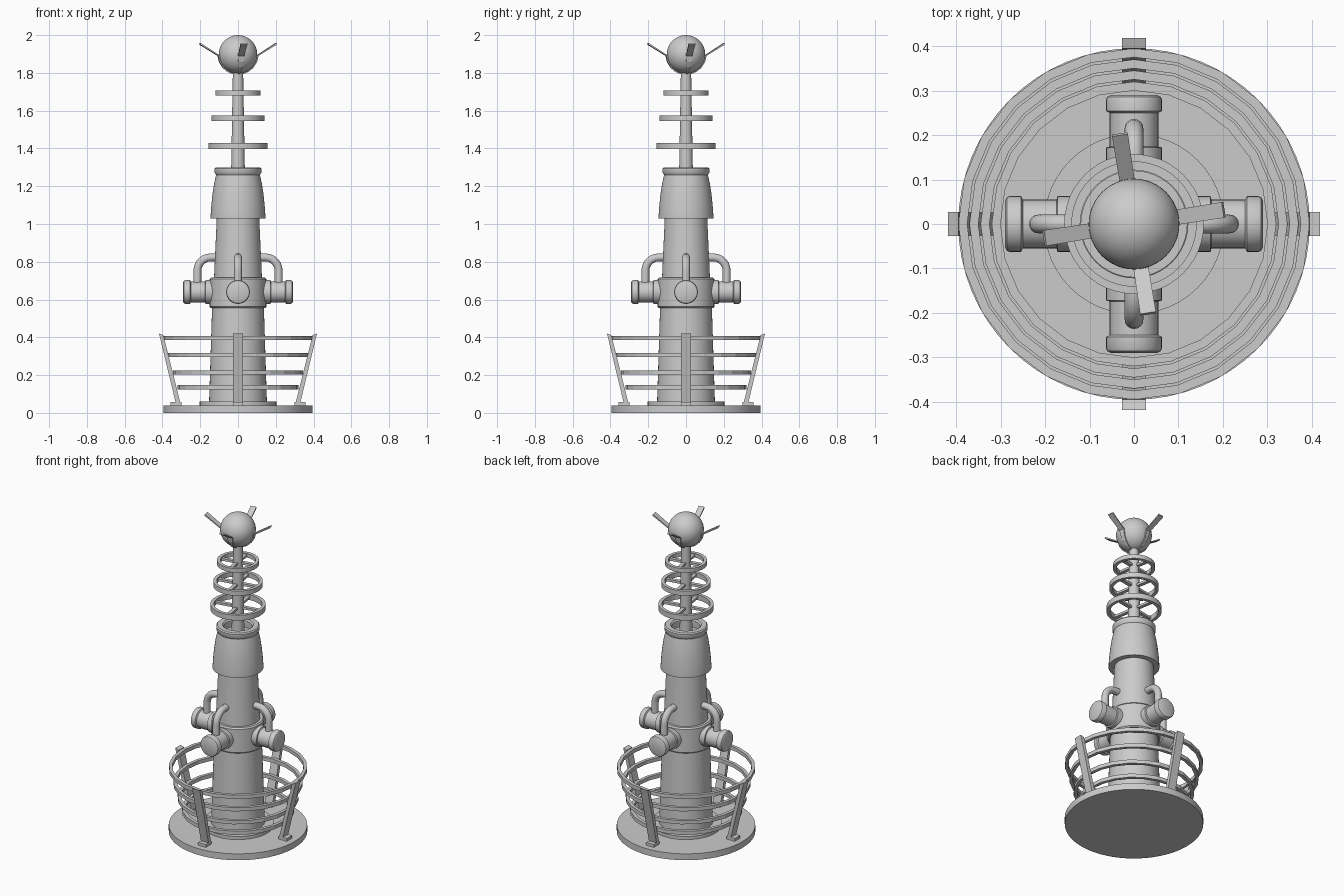
import bpy, bmesh
from math import sin, cos, pi, radians
from mathutils import Matrix, Vector

if "Cube" in bpy.data.objects:
    bpy.data.objects.remove(bpy.data.objects["Cube"])


def finish(name, bm, smooth=True, matrix=None):
    bmesh.ops.recalc_face_normals(bm, faces=bm.faces[:])
    if matrix:
        bm.transform(matrix)
    me = bpy.data.meshes.new(name)
    bm.to_mesh(me)
    bm.free()
    ob = bpy.data.objects.new(name, me)
    bpy.context.collection.objects.link(ob)
    if smooth:
        for p in me.polygons:
            p.use_smooth = True
        me.set_sharp_from_angle(angle=radians(35))
    return ob


def lathe(name, profile, segs=48, loop=False, smooth=True, matrix=None):
    """Turn an (r, z) profile about z; loop closes the section into a ring."""
    bm = bmesh.new()
    rings = [[bm.verts.new((r * cos(2 * pi * i / segs), r * sin(2 * pi * i / segs), z))
              for i in range(segs)] for r, z in profile]
    pairs = list(zip(rings, rings[1:]))
    if loop:
        pairs.append((rings[-1], rings[0]))
    else:
        bm.faces.new(rings[0])
        bm.faces.new(rings[-1])
    for a, b in pairs:
        for i in range(segs):
            j = (i + 1) % segs
            bm.faces.new((a[i], a[j], b[j], b[i]))
    return finish(name, bm, smooth, matrix)


def band(name, r0, r1, z0, z1, segs=48, smooth=True):
    return lathe(name, [(r0, z0), (r1, z0), (r1, z1), (r0, z1)], segs, True, smooth)


def strip(name, inner, outer, widths, angle):
    """Bent bar between two (r, z) lines, with a width at each point."""
    bm = bmesh.new()
    rows = []
    for (r0, z0), (r1, z1), w in zip(inner, outer, widths):
        h = w / 2
        rows.append([bm.verts.new(c) for c in
                     ((r0, -h, z0), (r1, -h, z1), (r1, h, z1), (r0, h, z0))])
    for a, b in zip(rows, rows[1:]):
        for i in range(4):
            j = (i + 1) % 4
            bm.faces.new((a[i], a[j], b[j], b[i]))
    bm.faces.new(rows[0])
    bm.faces.new(rows[-1])
    return finish(name, bm, False, Matrix.Rotation(angle, 4, 'Z'))


def pipe(name, pts, radius, angle, segs=16):
    """Round tube along an (r, z) path."""
    bm = bmesh.new()
    rows = []
    for k, (r, z) in enumerate(pts):
        a, b = pts[max(k - 1, 0)], pts[min(k + 1, len(pts) - 1)]
        t = Vector((b[0] - a[0], 0, b[1] - a[1])).normalized()
        side = Vector((0, 1, 0))
        up = t.cross(side)
        rows.append([bm.verts.new(Vector((r, 0, z)) + radius * (
            cos(2 * pi * i / segs) * side + sin(2 * pi * i / segs) * up)) for i in range(segs)])
    for a, b in zip(rows, rows[1:]):
        for i in range(segs):
            j = (i + 1) % segs
            bm.faces.new((a[i], a[j], b[j], b[i]))
    bm.faces.new(rows[0])
    bm.faces.new(rows[-1])
    return finish(name, bm, True, Matrix.Rotation(angle, 4, 'Z'))


# Base plates
lathe("base_plate", [(0.395, 0), (0.395, 0.04)], 64)
lathe("base_step", [(0.203, 0.04), (0.203, 0.06)])

# Tower body, collar and domed cap with a hollow lip
lathe("tower_lower", [(0.153, 0.06), (0.137, 0.56)])
lathe("tower_collar", [(0.143, 0.555), (0.15, 0.562), (0.15, 0.708), (0.143, 0.716)])
lathe("tower_upper", [(0.127, 0.71), (0.112, 1.04)])
lathe("tower_cap", [(0.105, 1.03), (0.145, 1.03), (0.145, 1.045), (0.142, 1.09), (0.136, 1.15),
                    (0.127, 1.21), (0.116, 1.26), (0.124, 1.272), (0.124, 1.293),
                    (0.118, 1.30), (0.088, 1.30), (0.08, 1.29), (0.08, 1.25), (0.03, 1.25)])

# Mast with spoked rings
lathe("mast", [(0.037, 1.24), (0.027, 1.82)], 24)
for n, (r, z0, z1) in enumerate([(0.157, 1.397, 1.43), (0.141, 1.545, 1.575), (0.12, 1.68, 1.706)]):
    band(f"mast_ring_{n}", r - 0.02, r, z0, z1)
    zm = (z0 + z1) / 2
    for k in range(4):
        strip(f"ring_spoke_{n}_{k}", [(0.02, zm - 0.007), (r - 0.01, zm - 0.007)],
              [(0.02, zm + 0.007), (r - 0.01, zm + 0.007)], [0.022, 0.022], k * pi / 2 + radians(10))

# Top ball
bm = bmesh.new()
bmesh.ops.create_uvsphere(bm, u_segments=48, v_segments=24, radius=0.102,
                          matrix=Matrix.Translation((0, 0, 1.898)))
finish("top_ball", bm)

# Fins hugging the ball's underside, then flaring out
arc = [radians(a) for a in (-75, -58, -40, -22, -4)]
fin_in = [(0.099 * cos(a), 1.898 + 0.099 * sin(a)) for a in arc] + [(0.202, 1.958)]
fin_out = [(0.108 * cos(a), 1.898 + 0.108 * sin(a)) for a in arc] + [(0.206, 1.95)]
for k in range(4):
    strip(f"fin_{k}", fin_in, fin_out, [0.01, 0.014, 0.02, 0.027, 0.034, 0.036],
          k * pi / 2 + radians(9))

# Railing hoops
for n, (r, z) in enumerate([(0.395, 0.385), (0.37, 0.295), (0.345, 0.202), (0.32, 0.124)]):
    band(f"railing_hoop_{n}", r - 0.02, r, z, z + 0.023, 24, False)

for k in range(4):
    a = k * pi / 2
    # Railing posts with feet
    strip(f"railing_post_{k}", [(0.303, 0.045), (0.395, 0.412)],
          [(0.328, 0.045), (0.418, 0.42)], [0.053, 0.053], a)
    strip(f"post_foot_{k}", [(0.30, 0.04), (0.358, 0.04)],
          [(0.30, 0.058), (0.358, 0.058)], [0.053, 0.053], a)
    # Side tanks with flange and rounded end cap
    m = Matrix.Rotation(a, 4, 'Z') @ Matrix.Translation((0, 0, 0.64)) @ Matrix.Rotation(pi / 2, 4, 'Y')
    lathe(f"side_tank_{k}", [(0.063, 0.11), (0.063, 0.172), (0.055, 0.174), (0.055, 0.25),
                             (0.063, 0.254), (0.063, 0.279), (0.06, 0.286), (0.052, 0.29)],
          32, matrix=m)
    # Bent feed pipes
    bend = [(0.145 + 0.07 * cos(t * pi / 12), 0.753 + 0.07 * sin(t * pi / 12)) for t in range(7)]
    pipe(f"feed_pipe_{k}", [(0.215, 0.67)] + bend + [(0.10, 0.823)], 0.021, a)
